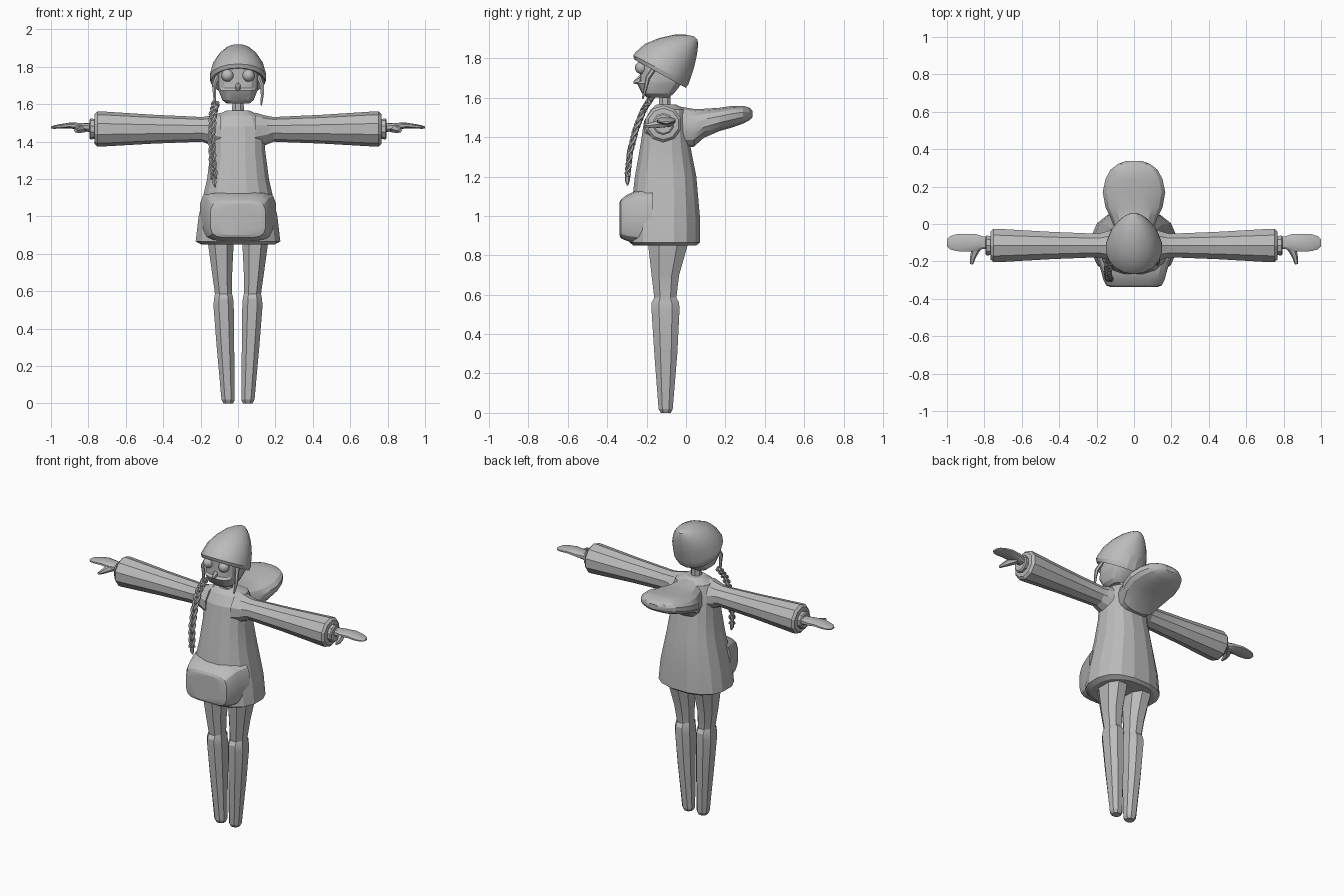
import bpy, bmesh, math
from mathutils import Vector

cube = bpy.data.objects.get("Cube")
if cube:
    bpy.data.objects.remove(cube, do_unlink=True)

grey = bpy.data.materials.new("clay grey")
grey.use_nodes = True
COLOR = (0.5, 0.5, 0.5, 1)
grey.diffuse_color = COLOR
grey.node_tree.nodes["Principled BSDF"].inputs["Base Color"].default_value = COLOR
X, Y, Z = Vector((1, 0, 0)), Vector((0, 1, 0)), Vector((0, 0, 1))


def finish(name, bm, mirror=False, smooth=30):
    bmesh.ops.recalc_face_normals(bm, faces=bm.faces)
    mesh = bpy.data.meshes.new(name)
    bm.to_mesh(mesh)
    bm.free()
    mesh.materials.append(grey)
    ob = bpy.data.objects.new(name, mesh)
    bpy.context.scene.collection.objects.link(ob)
    if mirror:
        ob.modifiers.new("Mirror", 'MIRROR').use_mirror_merge = False
    bpy.ops.object.select_all(action='DESELECT')
    ob.select_set(True)
    bpy.context.view_layer.objects.active = ob
    if smooth:
        bpy.ops.object.shade_smooth_by_angle(angle=math.radians(smooth))
    return ob


def ring(c, u, v, n, power=2.0):
    """Superellipse of n points around c, with half axes u and v."""
    pts = []
    for i in range(n):
        a = math.tau * (i + 0.5) / n
        s, t = math.sin(a), math.cos(a)
        e = 2 / power
        pts.append(Vector(c) + u * math.copysign(abs(t) ** e, t)
                   + v * math.copysign(abs(s) ** e, s))
    return pts


def loft(name, rings, **kw):
    bm = bmesh.new()
    loops = [[bm.verts.new(p) for p in r] for r in rings]
    n = len(loops[0])
    for a, b in zip(loops, loops[1:]):
        for i in range(n):
            bm.faces.new((a[i], a[(i + 1) % n], b[(i + 1) % n], b[i]))
    bm.faces.new(loops[0])
    bm.faces.new(loops[-1])
    return finish(name, bm, **kw)


def upright(name, rows, n, power, x=0, **kw):
    """Rows of height, front, back, half width."""
    return loft(name, [ring((x, (f + b) / 2, z), X * w, Y * (b - f) / 2, n, power)
                       for z, f, b, w in rows], **kw)


def tube(name, pts, radii, n=6, **kw):
    rings = []
    for i, p in enumerate(pts):
        d = (pts[min(i + 1, len(pts) - 1)] - pts[max(i - 1, 0)]).normalized()
        u = d.cross(Y if abs(d.y) < 0.8 else X).normalized()
        rings.append(ring(p, u * radii[i], d.cross(u) * radii[i], n))
    return loft(name, rings, **kw)


# Jumper body
upright("jumper_body", [
    (.85, -.27, .055, .20), (.866, -.29, .075, .23), (1.0, -.285, .073, .214),
    (1.2, -.262, .055, .168), (1.35, -.235, .025, .148), (1.48, -.215, .01, .148),
    (1.54, -.18, .0, .118), (1.566, -.15, -.05, .06)], 16, 2.4, smooth=15)

# Front pouch, bevelled toward the front
loft("front_pouch", [ring((0, y, z), X * w, Z * h, 16, 4.5) for y, z, w, h in [
    (-.17, 1.0, .205, .14), (-.25, .995, .178, .135), (-.30, .99, .165, .118),
    (-.33, .985, .148, .1), (-.337, .985, .125, .085)]], smooth=20)

# Hood lying on the back
loft("hood", [ring((0, y, (lo + hi) / 2), X * w, Z * (hi - lo) / 2, 16, 2.5)
              for y, lo, hi, w in [
    (-.06, 1.34, 1.562, .09), (.04, 1.35, 1.545, .13), (.09, 1.395, 1.545, .155),
    (.17, 1.43, 1.55, .17), (.24, 1.45, 1.56, .155), (.29, 1.468, 1.56, .128),
    (.322, 1.485, 1.55, .085), (.338, 1.502, 1.535, .04)]], smooth=20)

# Sleeves with cuffs
loft("sleeves", [ring((x, -.115, z), Y * r, Z * r, 10) for x, z, r in [
    (.09, 1.455, .1), (.15, 1.46, .078), (.19, 1.465, .066), (.45, 1.466, .077),
    (.73, 1.467, .094), (.752, 1.467, .094), (.766, 1.467, .08), (.768, 1.467, .054),
    (.788, 1.467, .056), (.794, 1.467, .048)]], mirror=True, smooth=20)

# Hands and thumbs
loft("hands", [ring((x, -.1, z), Y * w, Z * h, 10, 2.4) for x, z, w, h in [
    (.77, 1.472, .032, .026), (.81, 1.476, .036, .023), (.84, 1.48, .047, .02),
    (.9, 1.486, .05, .015), (.95, 1.481, .047, .012), (.985, 1.477, .036, .009),
    (1.0, 1.475, .018, .005)]], mirror=True)
tube("thumbs", [Vector(p) for p in [(.825, -.1, 1.474), (.85, -.145, 1.465),
                                    (.862, -.18, 1.46), (.868, -.215, 1.458)]],
     [.026, .021, .015, .008], mirror=True)

# Legs
upright("legs", [
    (0, -.13, -.075, .028), (.02, -.142, -.065, .038), (.3, -.165, -.04, .05),
    (.52, -.18, -.028, .058), (.56, -.18, -.03, .055), (.585, -.165, -.045, .049),
    (.7, -.18, -.03, .058), (.9, -.205, .03, .078)], 8, 2.3,
    mirror=True, smooth=20)
for v in bpy.data.objects["legs"].data.vertices:
    inner = .016 if v.co.z < .9 else .012
    half = .036 + .025 * min(v.co.z / .5, 1) + .02 * max(0, (v.co.z - .58) / .3)
    v.co.x += inner + min(half, .078)

# Neck and head
upright("neck", [(1.54, -.14, -.075, .035), (1.63, -.14, -.075, .032)], 8, 2)
upright("head", [
    (1.602, -.2, -.085, .06), (1.622, -.225, -.06, .085), (1.672, -.25, -.02, .105),
    (1.685, -.236, -.015, .108), (1.74, -.234, -.01, .11), (1.79, -.236, -.015, .11),
    (1.845, -.18, -.02, .08)], 16, 3, smooth=25)

# Nose wedge
loft("nose", [ring((0, y, z), X * w, Z * h, 6) for y, z, w, h in [
    (-.225, 1.695, .018, .03), (-.25, 1.685, .012, .016), (-.266, 1.678, .005, .006)]])

# Round eyes
bm = bmesh.new()
bmesh.ops.create_uvsphere(bm, u_segments=16, v_segments=10, radius=.033)
bmesh.ops.translate(bm, verts=bm.verts, vec=(.056, -.226, 1.753))
finish("eyes", bm, mirror=True, smooth=60)

# Slouched hat, rim tilted down at the back
rows = [(-.225, 1.79, -.025, 1.68, .12), (-.262, 1.793, 0, 1.65, .146),
        (-.268, 1.815, .014, 1.672, .153), (-.255, 1.832, .02, 1.69, .149),
        (-.21, 1.872, .04, 1.75, .135), (-.14, 1.902, .054, 1.81, .106),
        (-.06, 1.92, .06, 1.855, .07), (.0, 1.92, .06, 1.88, .04),
        (.04, 1.912, .058, 1.895, .015)]
loft("hat", [ring((0, (fy + by) / 2, (fz + bz) / 2), X * w,
                  Vector((0, (by - fy) / 2, (bz - fz) / 2)), 18)
             for fy, fz, by, bz, w in rows], smooth=20)

# Loose hair lock on one side, and the lock that leads into the braid
for name, pts in [
    ("left_hair_lock", [(.11, -.16, 1.75), (.128, -.195, 1.7), (.13, -.205, 1.65), (.124, -.22, 1.595)]),
    ("right_hair_lock", [(-.11, -.16, 1.75), (-.128, -.185, 1.7), (-.125, -.18, 1.64), (-.12, -.19, 1.58)])]:
    tube(name, [Vector(p) for p in pts], [.012, .012, .009, .005])

# Braid of three strands
path = [Vector(p) for p in [(-.118, -.17, 1.61), (-.135, -.215, 1.54), (-.14, -.255, 1.44),
                            (-.137, -.285, 1.32), (-.128, -.297, 1.2)]]


def along(t):
    i = min(int(t * (len(path) - 1)), len(path) - 2)
    return path[i].lerp(path[i + 1], t * (len(path) - 1) - i)


STEPS = 56
for k in range(3):
    pts, radii = [], []
    for s in range(STEPS + 1):
        t = s / STEPS
        a = math.tau * (t * 3.5 + k / 3)
        pts.append(along(t) + Vector((.014 * math.sin(a), .009 * math.sin(2 * a), 0)))
        radii.append(.0105 - .003 * t)
    tube(f"braid_strand_{k + 1}", pts, radii)

# Braid tuft
tube("braid_tuft", [Vector(p) for p in [(-.128, -.296, 1.215), (-.127, -.298, 1.18), (-.122, -.297, 1.155)]],
     [.012, .013, .004])
